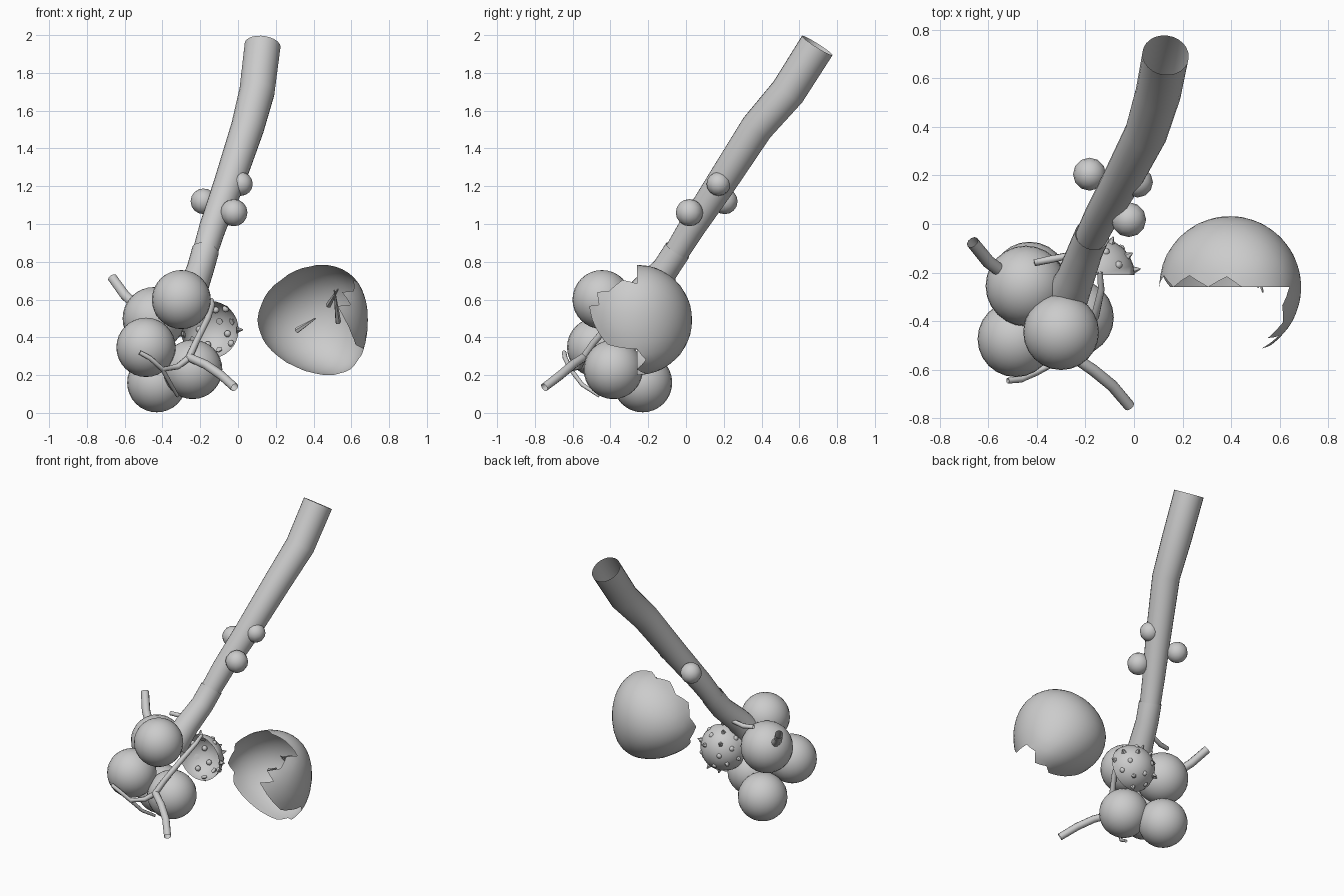
import bpy, bmesh, math
from mathutils import Vector

if "Cube" in bpy.data.objects:
    bpy.data.objects.remove(bpy.data.objects["Cube"])


def finish(name, bm, angle=60):
    mesh = bpy.data.meshes.new(name)
    bm.to_mesh(mesh)
    bm.free()
    ob = bpy.data.objects.new(name, mesh)
    bpy.context.collection.objects.link(ob)
    bpy.context.view_layer.objects.active = ob
    ob.select_set(True)
    bpy.ops.object.shade_smooth_by_angle(angle=math.radians(angle))
    ob.select_set(False)
    return ob


def ball(name, c, r, seg=24, rings=16):
    bm = bmesh.new()
    bmesh.ops.create_uvsphere(bm, u_segments=seg, v_segments=rings, radius=r)
    bmesh.ops.translate(bm, verts=bm.verts, vec=c)
    return finish(name, bm)


def tube(name, path, sides=10, cap=False):
    """Open tube through (x, y, z, radius) points."""
    bm = bmesh.new()
    pts = [Vector(p[:3]) for p in path]
    rings = []
    for i, p in enumerate(pts):
        d = (pts[min(i + 1, len(pts) - 1)] - pts[max(i - 1, 0)]).normalized()
        u = d.cross(Vector((0.9, -0.3, 0.1))).normalized()
        v = d.cross(u)
        rings.append([bm.verts.new(p + path[i][3] * (u * math.cos(t) + v * math.sin(t)))
                      for t in (2 * math.pi * k / sides for k in range(sides))])
    for a, b in zip(rings, rings[1:]):
        for k in range(sides):
            n = (k + 1) % sides
            bm.faces.new((a[k], a[n], b[n], b[k]))
    if cap:
        bm.faces.new(rings[0][::-1])
        bm.faces.new(rings[-1])
    bmesh.ops.recalc_face_normals(bm, faces=bm.faces)
    return finish(name, bm)


# main airway and its narrower end sleeve
tube("airway_tube", [(.13, .695, 1.945, .096), (.10, .54, 1.70, .094),
                     (.05, .375, 1.51, .088), (-.053, .175, 1.20, .080),
                     (-.135, .03, .98, .071), (-.175, -.05, .85, .066)], 24)
tube("airway_sleeve", [(-.172, -.045, .86, .072), (-.20, -.11, .76, .072),
                       (-.24, -.22, .65, .078), (-.28, -.31, .53, .09)], 24)

# air sacs in the cluster
sacs = [(-.30, -.445, .60, .156), (-.487, -.473, .347, .157), (-.445, -.255, .50, .166),
        (-.43, -.23, .160, .157), (-.24, -.385, .23, .157)]
for i, (x, y, z, r) in enumerate(sacs):
    ball(f"air_sac_{i + 1}", (x, y, z), r)

# small buds beside the airway
for i, (x, y, z, r) in enumerate([(-.183, .205, 1.12, .068), (.015, .172, 1.212, .063),
                                  (-.022, .018, 1.06, .072)]):
    ball(f"bud_{i + 1}", (x, y, z), r, 12, 8)

# opened sac: back half bowl
C, R = Vector((-.15, -.21, .44)), .153
bm = bmesh.new()
bmesh.ops.create_uvsphere(bm, u_segments=24, v_segments=16, radius=R)
bmesh.ops.translate(bm, verts=bm.verts, vec=C)
bmesh.ops.bisect_plane(bm, geom=bm.verts[:] + bm.edges[:] + bm.faces[:],
                       plane_co=C, plane_no=(0, -1, 0), clear_outer=True)
finish("opened_sac", bm)

# cells studding the opened sac: round ones inside, spikes outside
for i in range(18):
    h = .12 + .83 * (i + .5) / 18
    s, t = math.sqrt(1 - h * h), i * 2.39996
    n = Vector((s * math.cos(t), h, s * math.sin(t)))
    p = C + n * R
    if i % 2:
        ball(f"cell_{i}", p - n * .008, .018, 8, 6)
    else:
        q = p + n * .025
        tube(f"spike_{i}", [(*(p - n * .01), .02), (*q, .003)], 5, True)

# blood vessels wrapped round the cluster
tube("vessel_stub", [(-.665, -.075, .715, .026), (-.60, -.155, .625, .027),
                     (-.50, -.23, .53, .027)])
tube("vessel_lower", [(-.018, -.75, .135, .023), (-.09, -.665, .20, .024),
                      (-.17, -.60, .255, .024), (-.26, -.54, .295, .022)])
tube("vessel_rising", [(-.26, -.545, .29, .019), (-.225, -.49, .37, .018),
                       (-.16, -.38, .50, .017), (-.135, -.27, .57, .014),
                       (-.14, -.20, .60, .010)])
tube("vessel_left", [(-.255, -.54, .295, .018), (-.32, -.565, .245, .016),
                     (-.40, -.61, .23, .014), (-.465, -.64, .29, .013),
                     (-.52, -.645, .32, .012)])
tube("vessel_down", [(-.40, -.61, .23, .012), (-.355, -.55, .15, .011),
                     (-.32, -.46, .09, .009)])
tube("vessel_back", [(-.41, -.16, .665, .014), (-.34, -.145, .66, .016),
                     (-.27, -.13, .68, .014)])

# torn membrane shell: half sphere with a lip wrapping forward on the right
C, R = Vector((.395, -.26, .492)), .292
bm = bmesh.new()
bmesh.ops.create_icosphere(bm, subdivisions=3, radius=R)
gone = []
for f in bm.faces:
    m = f.calc_center_median()
    if m.y < .02 and m.x < .15 + .10 * abs(m.z - .06) / R:
        gone.append(f)
bmesh.ops.delete(bm, geom=gone, context='FACES')
for v in bm.verts:
    k = v.co.z / R
    v.co.x += .07 * k * k * (1 - .3 * k)
    v.co += C
bmesh.ops.subdivide_edges(bm, edges=bm.edges[:], cuts=1, use_grid_fill=True, smooth=.6)
finish("torn_shell", bm)

# slivers inside the shell
for i, (a, b) in enumerate([((.31, -.10, .435), (.41, -.16, .50)),
                            ((.48, -.10, .57), (.53, -.28, .655)),
                            ((.53, -.10, .48), (.51, -.26, .65))]):
    tube(f"sliver_{i + 1}", [(*a, .016), (*b, .004)], 5, True)
